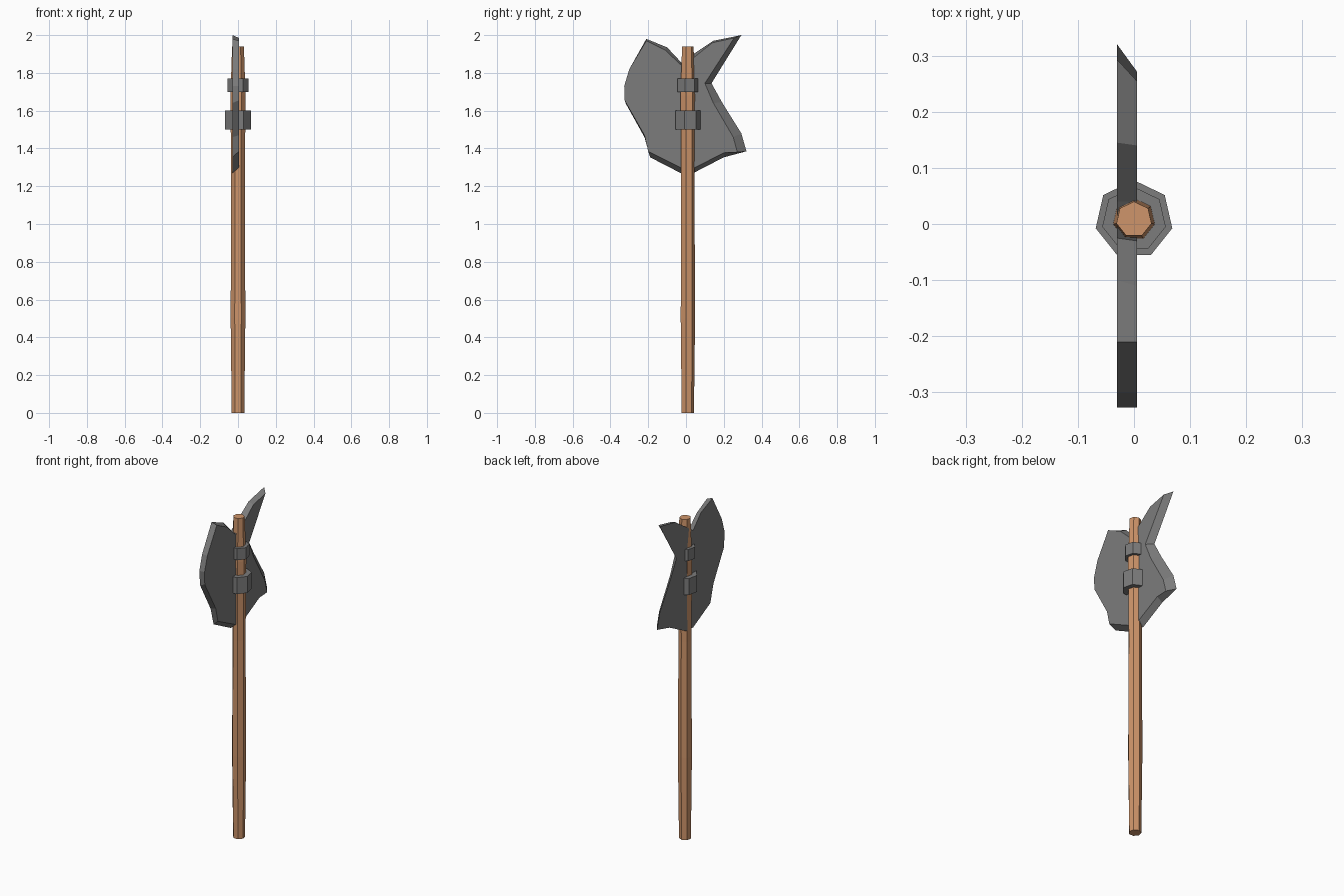
import bpy, bmesh
from math import sin, cos, pi

cube = bpy.data.objects.get("Cube")
if cube:
    bpy.data.objects.remove(cube)


def material(name, colour):
    m = bpy.data.materials.new(name)
    m.use_nodes = True
    m.diffuse_color = colour
    m.node_tree.nodes["Principled BSDF"].inputs["Base Color"].default_value = colour
    return m


wood = material("warm wood", (0.62, 0.30, 0.145, 1))
iron = material("grey iron", (0.2, 0.2, 0.2, 1))


def loft(name, rings, mat):
    """Join equal-length rings of points with flat faces and cap both ends."""
    bm = bmesh.new()
    loops = [[bm.verts.new(p) for p in ring] for ring in rings]
    for a, b in zip(loops, loops[1:]):
        for i in range(len(a)):
            j = (i + 1) % len(a)
            bm.faces.new((a[i], a[j], b[j], b[i]))
    bm.faces.new(loops[0][::-1])
    bm.faces.new(loops[-1])
    bmesh.ops.recalc_face_normals(bm, faces=bm.faces)
    mesh = bpy.data.meshes.new(name)
    bm.to_mesh(mesh)
    bm.free()
    mesh.materials.append(mat)
    obj = bpy.data.objects.new(name, mesh)
    bpy.context.collection.objects.link(obj)
    return obj


def heptagon(r, z):
    angles = [pi / 2 + 2 * pi * i / 7 for i in range(7)]
    return [(r * cos(a), 0.008 + r * sin(a), z) for a in angles]


# Seven-sided shaft, swelling slightly along its length
shaft = [(0.034, 0), (0.04, 0.5), (0.037, 1.2), (0.041, 1.68), (0.032, 1.94)]
loft("handle", [heptagon(r, z) for r, z in shaft], wood)

# Two collars clamping the blade
for name, r, low, high in (("lower_collar", 0.07, 1.5, 1.6),
                           ("upper_collar", 0.058, 1.7, 1.77)):
    loft(name, [heptagon(r, low), heptagon(r, high)], iron)

# Blade slab: wide outline on the right side, bevelled in towards the left side
# Each entry is (y, z) on the wide side, then (y, z) on the narrow side
outline = [
    ((-0.21, 1.98), (-0.21, 1.97)),
    ((-0.10, 1.935), (-0.11, 1.92)),
    ((-0.025, 1.855), (-0.03, 1.845)),
    ((0.04, 1.90), (0.04, 1.88)),
    ((0.145, 1.97), (0.14, 1.96)),
    ((0.293, 2.0), (0.255, 1.985)),
    ((0.135, 1.745), (0.10, 1.745)),
    ((0.19, 1.645), (0.145, 1.64)),
    ((0.293, 1.48), (0.25, 1.46)),
    ((0.32, 1.385), (0.272, 1.38)),
    ((0.20, 1.353), (0.20, 1.377)),
    ((0.045, 1.273), (0.05, 1.30)),
    ((-0.025, 1.268), (-0.03, 1.30)),
    ((-0.19, 1.353), (-0.20, 1.385)),
    ((-0.22, 1.46), (-0.22, 1.47)),
    ((-0.32, 1.64), (-0.325, 1.655)),
    ((-0.327, 1.73), (-0.327, 1.73)),
    ((-0.30, 1.82), (-0.30, 1.82)),
]
loft("blade", [[(x, *pair[side]) for pair in outline]
               for side, x in enumerate((-0.03, 0.005))], iron)
